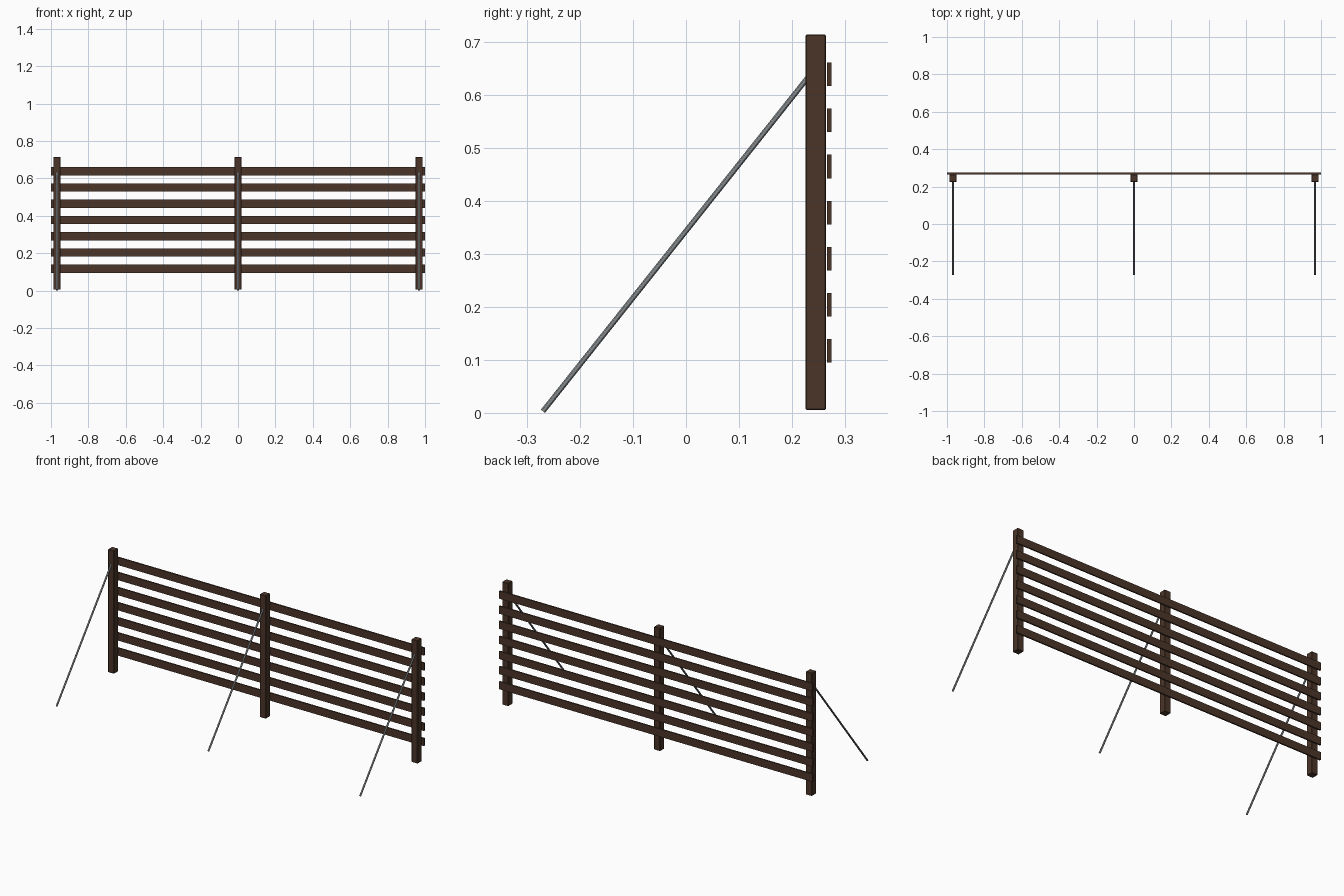
import bpy
from mathutils import Vector

if "Cube" in bpy.data.objects:
    bpy.data.objects.remove(bpy.data.objects["Cube"])


def material(name, color):
    m = bpy.data.materials.new(name)
    m.diffuse_color = color
    m.use_nodes = True
    m.node_tree.nodes["Principled BSDF"].inputs["Base Color"].default_value = m.diffuse_color
    return m


wood = material("dark_wood", (0.07, 0.036, 0.022, 1))
steel = material("steel", (0.23, 0.25, 0.26, 1))


def box(name, center, size, bevel):
    bpy.ops.mesh.primitive_cube_add(size=1, location=center)
    ob = bpy.context.object
    ob.name = name
    ob.scale = size
    bpy.ops.object.transform_apply(location=False, rotation=False, scale=True)
    ob.data.materials.append(wood)
    if bevel:
        mod = ob.modifiers.new("edge_bevel", 'BEVEL')
        mod.width = bevel
        mod.segments = 1
    return ob


def rod(name, start, end, radius):
    a, b = Vector(start), Vector(end)
    d = b - a
    bpy.ops.mesh.primitive_cylinder_add(vertices=12, radius=radius,
                                        depth=d.length, location=(a + b) / 2)
    ob = bpy.context.object
    ob.name = name
    ob.rotation_euler = d.to_track_quat('Z', 'Y').to_euler()
    ob.data.materials.append(steel)
    bpy.ops.object.shade_smooth_by_angle()
    return ob


# Posts, each propped by a slanted brace rod
for side, x in (("left", -0.968), ("middle", 0.0), ("right", 0.968)):
    box(side + "_post", (x, 0.2448, 0.3597), (0.0387, 0.0387, 0.7085), 0.002)
    rod(side + "_brace", (x, -0.270, 0.0031), (x, 0.234, 0.638), 0.005)

# Horizontal slats on the back of the posts
for i in range(7):
    box(f"slat_{i + 1}", (0, 0.270, 0.117 + 0.087 * i), (2.0, 0.0085, 0.0445), 0)
